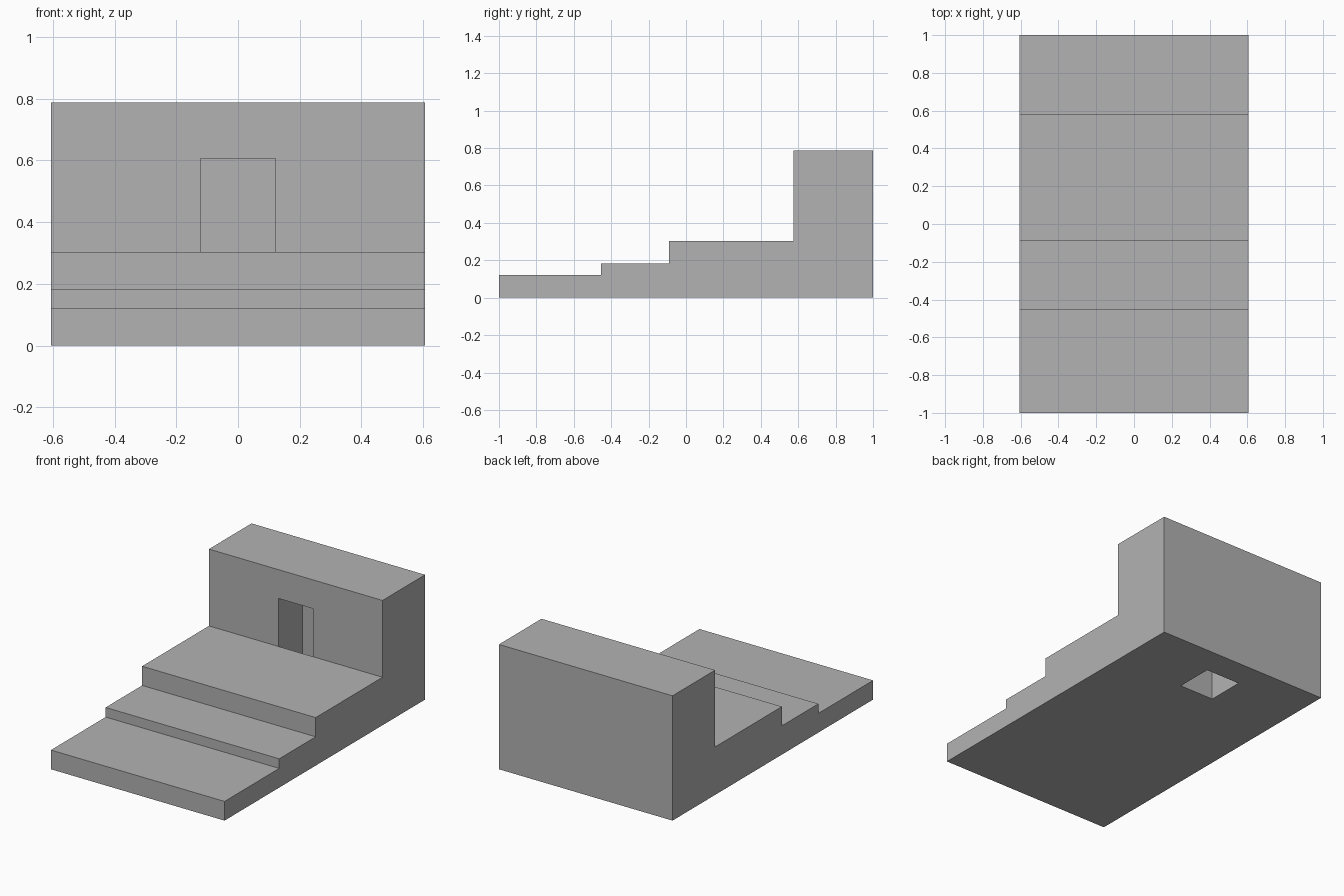
import bpy
import bmesh

cube = bpy.data.objects.get("Cube")
if cube:
    bpy.data.objects.remove(cube, do_unlink=True)

# The whole block sits on a module grid, 33 modules long
U = 2 / 33
LENGTH, HALF_WIDTH = 33, 10

stone = bpy.data.materials.new("grey_stone")
stone.use_nodes = True
colour = (0.448, 0.448, 0.448, 1)
stone.diffuse_color = colour
stone.node_tree.nodes["Principled BSDF"].inputs["Base Color"].default_value = colour


def extrude_profile(name, profile, half_width):
    """Sweep a (y, z) profile, in modules, symmetrically across x."""
    bm = bmesh.new()
    verts = [bm.verts.new((-half_width * U, (y - LENGTH / 2) * U, z * U))
             for y, z in profile]
    face = bm.faces.new(verts)
    side = bmesh.ops.extrude_face_region(bm, geom=[face])
    moved = [v for v in side["geom"] if isinstance(v, bmesh.types.BMVert)]
    bmesh.ops.translate(bm, verts=moved, vec=(2 * half_width * U, 0, 0))
    bmesh.ops.recalc_face_normals(bm, faces=bm.faces)
    mesh = bpy.data.meshes.new(name)
    bm.to_mesh(mesh)
    bm.free()
    mesh.materials.append(stone)
    obj = bpy.data.objects.new(name, mesh)
    bpy.context.scene.collection.objects.link(obj)
    return obj


# Stepped terraces rising to the back wall: (front edge, height)
steps = [(0, 2), (9, 3), (15, 5), (26, 13)]
profile = [(0, 0)]
for i, (front, height) in enumerate(steps):
    back = steps[i + 1][0] if i + 1 < len(steps) else LENGTH
    profile += [(front, height), (back, height)]
profile.append((LENGTH, 0))
terraces = extrude_profile("stepped_terraces", profile, HALF_WIDTH)

# Shaft behind the wall face: doorway in front, open underneath
shaft = extrude_profile("doorway_shaft_cutter",
                        [(26, -2), (26, 10), (30, 10), (30, -2)], 2)
shaft.hide_render = True
shaft.hide_viewport = True
shaft.display_type = 'WIRE'

cut = terraces.modifiers.new("doorway_shaft", 'BOOLEAN')
cut.operation = 'DIFFERENCE'
cut.solver = 'EXACT'
cut.object = shaft
